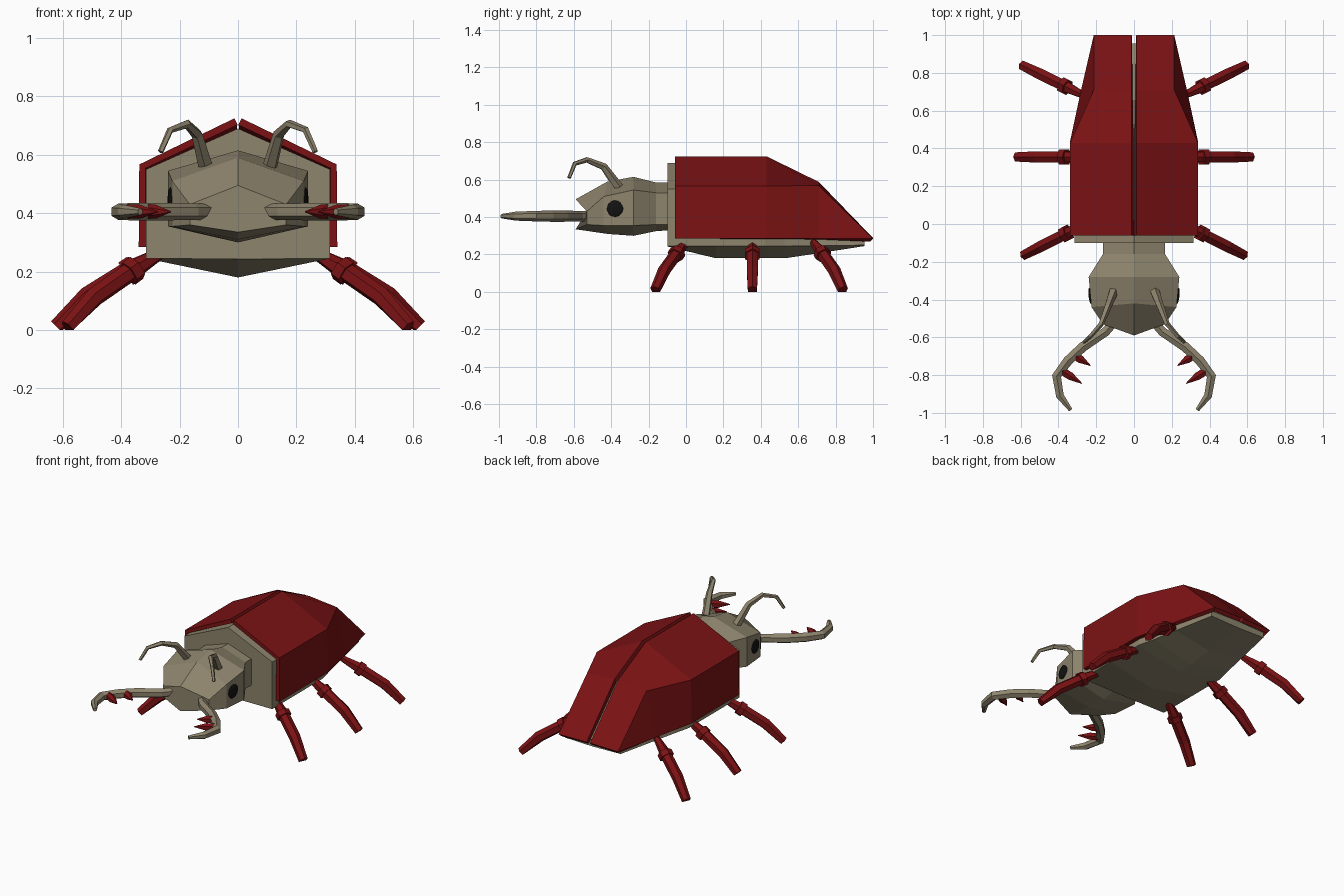
import bpy, bmesh, math
from mathutils import Vector

if "Cube" in bpy.data.objects:
    bpy.data.objects.remove(bpy.data.objects["Cube"])


def material(name, rgb):
    m = bpy.data.materials.new(name)
    m.diffuse_color = (*rgb, 1)
    m.use_nodes = True
    m.node_tree.nodes["Principled BSDF"].inputs["Base Color"].default_value = m.diffuse_color
    return m


RED = material("dark red", (0.20, 0.006, 0.007))
TAN = material("tan grey", (0.27, 0.232, 0.153))
BLACK = material("black", (0.006, 0.006, 0.006))


def finish(bm, name, mat, closed=True):
    bmesh.ops.remove_doubles(bm, verts=bm.verts, dist=0.0005)
    if closed:
        bmesh.ops.recalc_face_normals(bm, faces=bm.faces)
    me = bpy.data.meshes.new(name)
    bm.to_mesh(me)
    bm.free()
    me.materials.append(mat)
    ob = bpy.data.objects.new(name, me)
    bpy.context.collection.objects.link(ob)
    return ob


def loft(name, rings, mat):
    """Skin closed rings of points and cap both ends."""
    bm = bmesh.new()
    vs = [[bm.verts.new(p) for p in r] for r in rings]
    n = len(rings[0])
    for a, b in zip(vs, vs[1:]):
        for i in range(n):
            j = (i + 1) % n
            bm.faces.new((a[i], a[j], b[j], b[i]))
    bm.faces.new(vs[0])
    bm.faces.new(vs[-1])
    return finish(bm, name, mat)


def hex_ring(yc, ys, top, sx, sz, lx, lz, bot):
    """Ridge, shoulders, lower corners and keel of a body section."""
    return [(0, yc, top), (sx, ys, sz), (lx, ys, lz),
            (0, yc, bot), (-lx, ys, lz), (-sx, ys, sz)]


def tube(name, path, radii, mat, n=6, floor=False):
    pts = [Vector(p) for p in path]
    rings = []
    for i, p in enumerate(pts):
        t = (pts[min(i + 1, len(pts) - 1)] - pts[max(i - 1, 0)]).normalized()
        u = t.cross(Vector((0, 0, 1))).normalized()
        v = u.cross(t)
        ring = []
        for k in range(n):
            a = 2 * math.pi * (k + 0.5) / n
            q = p + (u * math.cos(a) + v * math.sin(a)) * radii[i]
            if floor:
                q.z = max(q.z, 0)
            ring.append(q)
        rings.append(ring)
    return loft(name, rings, mat)


# Body under the wing cases, with a shallow keel
loft("body", [hex_ring(y, y, *s) for y, *s in (
    (-0.10, 0.69, 0.315, 0.55, 0.315, 0.245, 0.243),
    (0.16, 0.69, 0.315, 0.55, 0.315, 0.245, 0.18),
    (0.42, 0.69, 0.313, 0.545, 0.315, 0.245, 0.18),
    (0.53, 0.635, 0.26, 0.54, 0.288, 0.245, 0.18),
    (0.69, 0.56, 0.18, 0.535, 0.255, 0.247, 0.204),
    (0.955, 0.29, 0.20, 0.285, 0.20, 0.25, 0.245))], TAN)

# Head and neck
loft("head", [hex_ring(*s) for s in (
    (-0.08, -0.08, 0.585, 0.165, 0.53, 0.165, 0.36, 0.33),
    (-0.16, -0.16, 0.585, 0.165, 0.53, 0.165, 0.36, 0.325),
    (-0.28, -0.28, 0.615, 0.24, 0.545, 0.24, 0.355, 0.30),
    (-0.42, -0.44, 0.59, 0.225, 0.51, 0.225, 0.355, 0.31),
    (-0.59, -0.53, 0.495, 0.165, 0.43, 0.165, 0.36, 0.335))], TAN)

for side, s in (("right", 1), ("left", -1)):
    # Wing case: folded sheet thickened inward
    bm = bmesh.new()
    rows = []
    for y, rz, sx, sz, bx in ((-0.06, 0.725, 0.338, 0.567, 0.34),
                              (0.43, 0.725, 0.338, 0.567, 0.34),
                              (0.71, 0.588, 0.213, 0.568, 0.28),
                              (1.0, 0.288, 0.213, 0.285, 0.213)):
        rows.append([bm.verts.new((s * x, y, z))
                     for x, z in ((0.012, rz), (sx, sz), (bx, 0.285))])
    for a, b in zip(rows, rows[1:]):
        for i in range(2):
            if i == 1 and b is rows[-1]:
                f = [a[1], a[2], b[1]]
            else:
                f = [a[i], a[i + 1], b[i + 1], b[i]]
            bm.faces.new(f if s > 0 else f[::-1])
    ob = finish(bm, side + "_wing_case", RED, closed=False)
    sol = ob.modifiers.new("thickness", 'SOLIDIFY')
    sol.thickness, sol.offset = 0.025, -1

    # Eye: thin disc lying on the side of the head
    eye = bmesh.new()
    bmesh.ops.create_icosphere(eye, subdivisions=2, radius=0.045)
    for v in eye.verts:
        x, y, z = v.co
        v.co = (s * (0.231 + x * 0.22 + y * 0.09), -0.38 + y, 0.445 + z)
    finish(eye, side + "_eye", BLACK)

    # Mandible with two teeth
    tube(side + "_mandible",
         [(s * x, y, 0.405) for x, y in ((0.09, -0.50), (0.15, -0.57), (0.27, -0.65),
                                         (0.35, -0.725), (0.41, -0.805),
                                         (0.392, -0.91), (0.335, -0.985))],
         (0.027, 0.028, 0.03, 0.03, 0.028, 0.024, 0.012), TAN)
    for k, (bx, by, tx, ty) in enumerate(((0.325, -0.69, 0.23, -0.75),
                                          (0.385, -0.775, 0.275, -0.845))):
        mx, my = bx * 0.55 + tx * 0.45, by * 0.55 + ty * 0.45
        tube(f"{side}_tooth_{k + 1}",
             [(s * bx, by, 0.405), (s * mx, my, 0.405), (s * tx, ty, 0.405)],
             (0.024, 0.024, 0.002), RED)

    # Antenna
    tube(side + "_antenna",
         [(s * x, y, z) for x, y, z in ((0.11, -0.36, 0.56), (0.14, -0.44, 0.67),
                                        (0.175, -0.53, 0.706), (0.232, -0.595, 0.685),
                                        (0.265, -0.625, 0.61))],
         (0.026, 0.02, 0.015, 0.012, 0.01), TAN, n=5)

    # Legs, each with a collar near the body
    for leg, rx, ry, ang in (("front", 0.28, -0.01, -27), ("middle", 0.28, 0.355, 0),
                             ("hind", 0.285, 0.69, 26)):
        c, d = math.cos(math.radians(ang)), math.sin(math.radians(ang))

        def at(r, z):
            return (s * (rx + r * c), ry + r * d, z)

        tube(f"{side}_{leg}_leg",
             [at(-0.02, 0.265), at(0.09, 0.205), at(0.235, 0.115), at(0.34, 0.01)],
             (0.02, 0.034, 0.034, 0.028), RED, floor=True)
        tube(f"{side}_{leg}_collar", [at(0.075, 0.213), at(0.105, 0.193)],
             (0.045, 0.045), RED)
